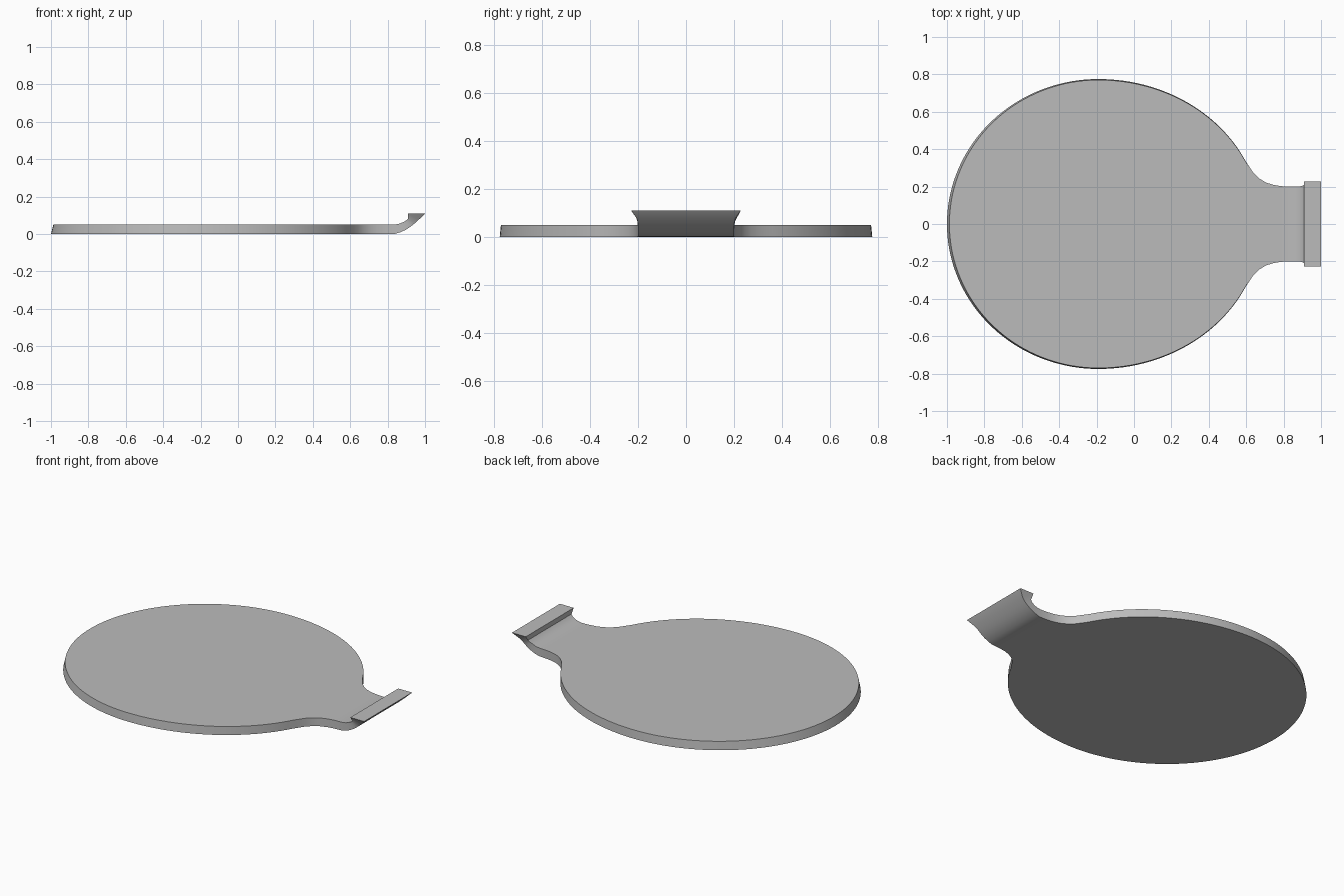
import bpy, bmesh, math

cube = bpy.data.objects.get("Cube")
if cube:
    bpy.data.objects.remove(cube)

CENTRE, HALF_DEPTH, THICK = -0.19, 0.775, 0.05
ARC_STEPS = 64

grey = bpy.data.materials.new("light_grey")
grey.use_nodes = True
colour = (0.5, 0.5, 0.5, 1)
grey.diffuse_color = colour
grey.node_tree.nodes["Principled BSDF"].inputs["Base Color"].default_value = colour


def flare(z):
    """Half width of the neck, spreading towards the lip."""
    return 0.2 + 0.028 * (max(0, z - 0.06) / 0.05) ** 1.5


# Each station: lower edge (x, z, half width), upper edge (x, z, half width)
stations = []

# Round plate, with a slightly drawn-in top edge
end_angle = math.radians(25.5)
for i in range(ARC_STEPS + 1):
    a = math.pi + (end_angle - math.pi) * i / ARC_STEPS
    c, s = math.cos(a), max(0, math.sin(a))
    x = CENTRE + c * (0.81 if c < 0 else 0.873)
    y = HALF_DEPTH * s
    top_x = x + 0.013 * max(0, -c)
    stations.append(((x, 0, y), (top_x, THICK, y - 0.005 * s)))

# Concave shoulder running into the neck
for x, y in [(0.617, 0.305), (0.64, 0.272), (0.67, 0.243), (0.705, 0.222),
             (0.745, 0.209), (0.79, 0.202)]:
    stations.append(((x, 0, y), (x, THICK, y)))

# Upturned neck and flat-topped lip
for low, top in [((0.84, 0.001), (0.835, 0.05)), ((0.87, 0.01), (0.86, 0.054)),
                 ((0.9, 0.024), (0.88, 0.062)), ((0.925, 0.041), (0.897, 0.071)),
                 ((0.945, 0.057), (0.908, 0.081)), ((0.965, 0.075), (0.908, 0.11)),
                 ((0.997, 0.106), (1.0, 0.11))]:
    stations.append(tuple((x, z, flare(z)) for x, z in (low, top)))

# Loft the stations into one closed body
bm = bmesh.new()
rings = []
for (lx, lz, lw), (tx, tz, tw) in stations:
    corners = [(lx, -lw, lz), (lx, lw, lz), (tx, tw, tz), (tx, -tw, tz)]
    rings.append([bm.verts.new(p) for p in corners])
for r, q in zip(rings, rings[1:]):
    for k in range(4):
        n = (k + 1) % 4
        bm.faces.new((r[k], r[n], q[n], q[k]))
bm.faces.new(rings[-1])
bmesh.ops.remove_doubles(bm, verts=bm.verts, dist=0.0001)
bmesh.ops.recalc_face_normals(bm, faces=bm.faces)

mesh = bpy.data.meshes.new("plate_with_lip")
bm.to_mesh(mesh)
bm.free()
mesh.materials.append(grey)
plate = bpy.data.objects.new("plate_with_lip", mesh)
bpy.context.collection.objects.link(plate)

bpy.ops.object.select_all(action="DESELECT")
plate.select_set(True)
bpy.context.view_layer.objects.active = plate
bpy.ops.object.shade_smooth_by_angle(angle=math.radians(30))
